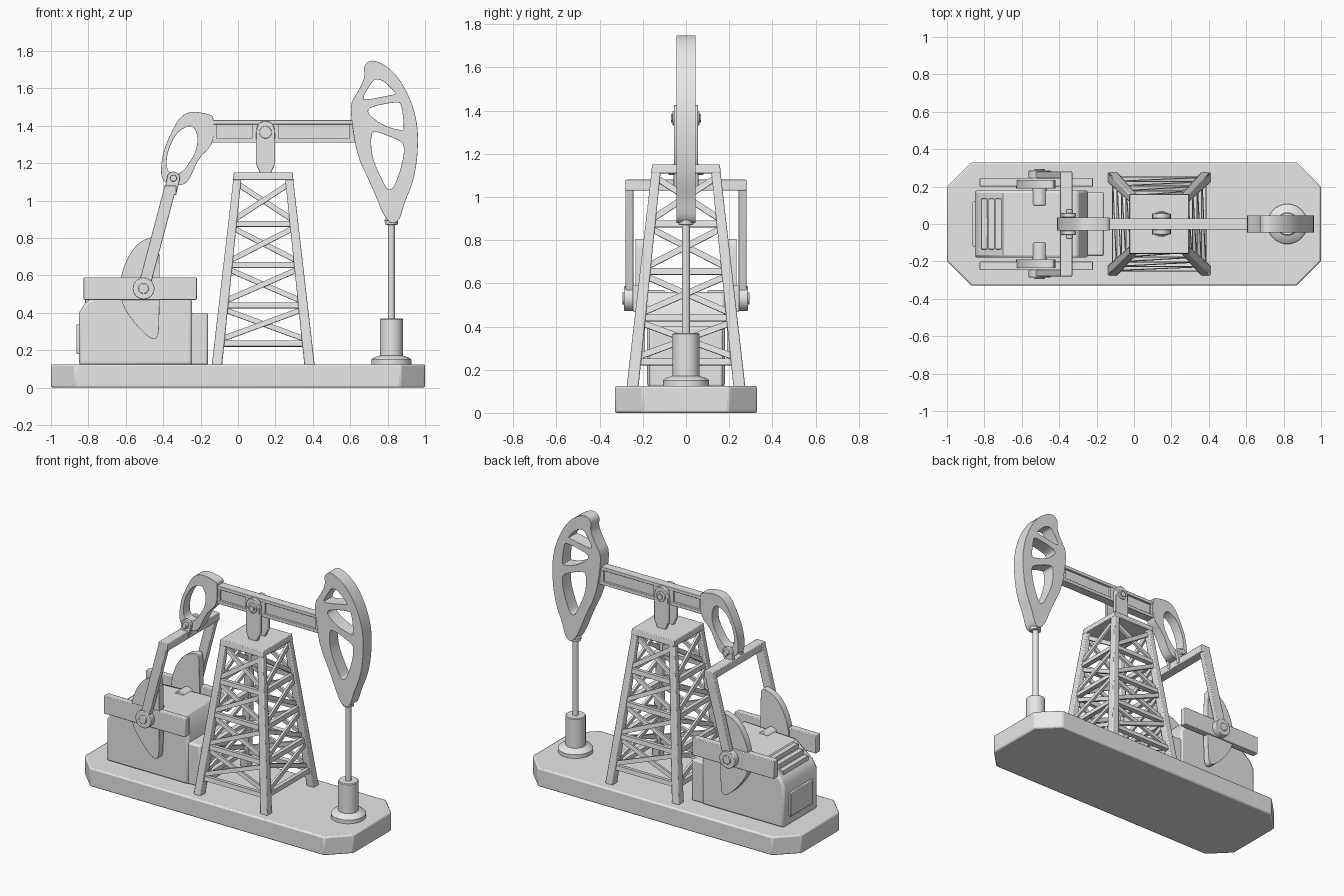
import bpy
import bmesh
from math import radians
from mathutils import Matrix, Vector

if "Cube" in bpy.data.objects:
    bpy.data.objects.remove(bpy.data.objects["Cube"])

grey = bpy.data.materials.new("light_grey")
grey.use_nodes = True
grey.diffuse_color = (0.8, 0.8, 0.8, 1)
grey.node_tree.nodes["Principled BSDF"].inputs["Base Color"].default_value = (0.8, 0.8, 0.8, 1)
parts = []


def finish(name, bm, bevel=0.0):
    """Turn a bmesh into a named grey object with an optional soft edge."""
    bmesh.ops.recalc_face_normals(bm, faces=bm.faces)
    mesh = bpy.data.meshes.new(name)
    bm.to_mesh(mesh)
    bm.free()
    mesh.materials.append(grey)
    ob = bpy.data.objects.new(name, mesh)
    bpy.context.collection.objects.link(ob)
    if bevel:
        mod = ob.modifiers.new("soft_edge", "BEVEL")
        mod.width, mod.segments = bevel, 2
        mod.limit_method, mod.angle_limit = "ANGLE", radians(40)
    parts.append(ob)
    return ob


def block(name, xs, ys, zs, bevel=0.0, top=None):
    """Box, or a tapered box when top gives other x and y ranges."""
    bm = bmesh.new()
    bmesh.ops.create_cube(bm, size=1)
    for v in bm.verts:
        tx, ty = top if top and v.co.z > 0 else (xs, ys)
        v.co = (tx[v.co.x > 0], ty[v.co.y > 0], zs[v.co.z > 0])
    return finish(name, bm, bevel)


def bar(name, a, b, width, depth, normal, bevel=0.0):
    """Rectangular bar from a to b, its depth along the normal."""
    a, b = Vector(a), Vector(b)
    along = (b - a).normalized()
    side = along.cross(normal).normalized()
    face = side.cross(along)
    bm = bmesh.new()
    bmesh.ops.create_cube(bm, size=1)
    for v in bm.verts:
        v.co = ((a + b) / 2 + along * v.co.x * (b - a).length
                + side * v.co.y * width + face * v.co.z * depth)
    return finish(name, bm, bevel)


def rod(name, x, z, radius, y0, y1, bevel=0.0, sides=32):
    """Cylinder along y."""
    bm = bmesh.new()
    place = Matrix.Translation((x, (y0 + y1) / 2, z)) @ Matrix.Rotation(radians(90), 4, "X")
    bmesh.ops.create_cone(bm, cap_ends=True, segments=sides, radius1=radius,
                          radius2=radius, depth=abs(y1 - y0), matrix=place)
    return finish(name, bm, bevel)


def lathe(name, x, profile, sides=40):
    """Solid turned about a vertical axis from (radius, z) pairs."""
    bm = bmesh.new()
    verts = [bm.verts.new((x + r, 0, z)) for r, z in profile]
    edges = [bm.edges.new(pair) for pair in zip(verts, verts[1:])]
    bmesh.ops.spin(bm, geom=verts + edges, cent=(x, 0, 0), axis=(0, 0, 1),
                   angle=radians(360), steps=sides)
    bmesh.ops.remove_doubles(bm, verts=bm.verts, dist=0.0001)
    return finish(name, bm)


def rounded(points, rounds, cut=0.25):
    """Round an outline by cutting its corners repeatedly."""
    pts = [Vector(p) for p in points]
    for _ in range(rounds):
        pts = [q for p, n in zip(pts, pts[1:] + pts[:1])
               for q in (p.lerp(n, cut), n.lerp(p, cut))]
    return pts


def plate(name, loops, y0, y1, rounds=2, bevel=0.0):
    """Extrude an x-z outline along y; further loops are holes."""
    curve = bpy.data.curves.new(name, "CURVE")
    curve.dimensions, curve.fill_mode = "2D", "BOTH"
    curve.extrude = (y1 - y0) / 2
    for loop in loops:
        pts = rounded(loop, rounds)
        spline = curve.splines.new("POLY")
        spline.points.add(len(pts) - 1)
        for sp, p in zip(spline.points, pts):
            sp.co = (p.x, p.y, 0, 1)
        spline.use_cyclic_u = True
    temp = bpy.data.objects.new(name + "_outline", curve)
    bpy.context.collection.objects.link(temp)
    graph = bpy.context.evaluated_depsgraph_get()
    mesh = bpy.data.meshes.new_from_object(temp.evaluated_get(graph))
    bpy.data.objects.remove(temp)
    bm = bmesh.new()
    bm.from_mesh(mesh)
    bpy.data.meshes.remove(mesh)
    bmesh.ops.remove_doubles(bm, verts=bm.verts, dist=0.0001)
    bm.transform(Matrix.Translation((0, (y0 + y1) / 2, 0)) @ Matrix.Rotation(radians(90), 4, "X"))
    return finish(name, bm, bevel)


# Base slab with clipped corners
bm = bmesh.new()
corners = [(1, -.2), (1, .2), (.87, .33), (-.87, .33), (-1, .2), (-1, -.2), (-.87, -.33), (.87, -.33)]
slab = bm.faces.new([bm.verts.new((x, y, 0)) for x, y in corners])
raised = bmesh.ops.extrude_face_region(bm, geom=[slab])["geom"]
bmesh.ops.translate(bm, verts=[v for v in raised if isinstance(v, bmesh.types.BMVert)], vec=(0, 0, .125))
finish("base", bm, .01)

# Lattice tower
TX, Z0, Z1 = .135, .12, 1.15


def half(z):
    return .275 + (.157 - .275) * (z - Z0) / (Z1 - Z0)


for sx in (-1, 1):
    for sy in (-1, 1):
        def span(c, s, h, w):
            return sorted((c + s * h, c + s * (h - w)))
        block("tower_leg", span(TX, sx, half(Z0), .055), span(0, sy, half(Z0), .055), (Z0, Z1 - .01), .006,
              (span(TX, sx, half(Z1), .042), span(0, sy, half(Z1), .042)))
h0, h1 = half(1.11), half(Z1)
block("tower_cap", (TX - h0, TX + h0), (-h0, h0), (1.11, Z1), .004, ((TX - h1, TX + h1), (-h1, h1)))

levels = [.235, .44, .655, .875, 1.11]
for quarter in range(4):
    turn = Matrix.Rotation(radians(90 * quarter), 3, "Z")
    normal = turn @ Vector((0, -1, .11))

    def on_face(s, z, inset=.025):
        return turn @ Vector((s * (half(z) - .025), inset - half(z), z)) + Vector((TX, 0, 0))
    for low, high in zip(levels, levels[1:]):
        bar("tower_crossbar", on_face(-1, low), on_face(1, low), .03, .03, normal)
        for s, inset in ((1, .018), (-1, .034)):
            bar("tower_brace", on_face(-s, low + .02, inset), on_face(s, high - .02, inset), .028, .016, normal)

# Walking beam: web, flanges and stiffeners
block("beam_web", (-.14, .63), (-.015, .015), (1.32, 1.42))
for z in (1.31, 1.407):
    block("beam_flange", (-.135, .63), (-.03, .03), (z, z + .023), .003)
for x0, x1 in ((-.135, -.115), (.075, .22), (.595, .63)):
    block("beam_stiffener", (x0, x1), (-.028, .028), (1.315, 1.425))

# Pivot brackets on the tower
PX, PZ = .147, 1.375
for s in (-1, 1):
    y0, y1 = sorted((s * .03, s * .055))
    arch = [(PX - .052, 1.14), (PX + .052, 1.14), (PX + .052, PZ)]
    arch += [(PX + .037, PZ + .039), (PX, PZ + .055), (PX - .037, PZ + .039), (PX - .052, PZ)]
    plate("pivot_bracket", [arch], y0, y1, 1, .003)
rod("pivot_pin", PX, 1.365, .033, -.062, .062, .003)
rod("pivot_bolt", PX, 1.365, .02, -.07, .07, 0, 6)

# Curved head with three openings
head = [(.67, 1.72), (.71, 1.755), (.78, 1.73), (.85, 1.67), (.91, 1.57), (.95, 1.46), (.965, 1.34),
        (.955, 1.19), (.93, 1.08), (.89, .99), (.86, .88), (.795, .88), (.71, 1.09), (.64, 1.23),
        (.61, 1.4), (.6, 1.52), (.64, 1.58), (.68, 1.66)]
opening_top = [(.74, 1.65), (.78, 1.64), (.85, 1.57), (.82, 1.565), (.67, 1.535), (.67, 1.56), (.72, 1.64)]
opening_mid = [(.69, 1.48), (.72, 1.505), (.86, 1.53), (.875, 1.51), (.89, 1.38), (.87, 1.375), (.78, 1.4), (.71, 1.45)]
opening_low = [(.71, 1.35), (.73, 1.375), (.87, 1.32), (.89, 1.29), (.88, 1.2), (.835, 1.07), (.805, 1.055), (.785, 1.08), (.715, 1.23)]
plate("head", [head, opening_top, opening_mid, opening_low], -.045, .045, 2, .004)

# Looped tail of the beam
tail = [(-.13, 1.44), (-.13, 1.3), (-.21, 1.23), (-.26, 1.11), (-.3, 1.08), (-.37, 1.085), (-.415, 1.12),
        (-.405, 1.25), (-.36, 1.36), (-.31, 1.45), (-.25, 1.48), (-.14, 1.46)]
tail_opening = [(-.24, 1.4), (-.215, 1.35), (-.22, 1.27), (-.28, 1.17), (-.32, 1.14), (-.36, 1.14),
                (-.385, 1.18), (-.375, 1.27), (-.33, 1.36), (-.28, 1.395)]
plate("tail_loop", [tail, tail_opening], -.035, .035, 2, .004)

# Hanging bracket, crossbar and crank arms
HX, HZ, CX, CZ = -.345, 1.12, -.505, .53
for s in (-1, 1):
    bar("hanger_plate", (HX - .016, s * .047, 1.05), (HX, s * .047, HZ), .068, .022, (0, 1, 0), .003)
    y0, y1 = sorted((s * .036, s * .058))
    rod("hanger_eye", HX, HZ, .035, y0, y1, .003)
rod("hanger_pin", HX, HZ, .018, -.08, .08, .003)
block("arm_crossbar", (-.395, -.33), (-.28, .28), (1.03, 1.08), .004)

# Paired cranks with weights and rails
weight = [(-.45, .81), (-.53, .78), (-.59, .7), (-.63, .59), (-.63, .46), (-.56, .35), (-.47, .26), (-.43, .26),
          (-.42, .34), (-.42, .72), (-.425, .8)]
for s in (-1, 1):
    bar("crank_arm", (-.362, s * .262, 1.07), (CX, s * .262, CZ), .063, .036, (0, 1, 0), .004)
    for part, radius, a, b in (("arm_eye", .058, .24, .287), ("arm_bolt", .028, .24, .295), ("crank_shaft", .04, .1, .2)):
        y0, y1 = sorted((s * a, s * b))
        rod(part, CX, CZ, radius, y0, y1, .004)
    y0, y1 = sorted((s * .19, s * .235))
    plate("crank_weight", [weight], y0, y1, 2, .006)
    y0, y1 = sorted((s * .2, s * .247))
    block("crank_rail", (-.825, -.22), (y0, y1), (.47, .59), .004)

# Motor housing with sloped roof, slats and rear door
housing = [(-.85, .12), (-.85, .4), (-.82, .45), (-.7, .545), (-.3, .56), (-.245, .46), (-.245, .12)]
plate("housing", [housing], -.18, .18, 0, .014)
block("housing_step", (-.4, -.16), (-.172, .172), (.12, .4), .012)
block("rear_door", (-.863, -.84), (-.12, .12), (.18, .34), .004)
for x, z in ((-.8, .475), (-.762, .505), (-.724, .535)):
    block("roof_slat", (x - .017, x + .017), (-.135, .135), (z - .04, z + .006), .003)

# Wellhead and polished rod
lathe("wellhead", .82, [(0, .12), (.107, .12), (.107, .15), (.1, .158), (.062, .172), (.062, .365), (.057, .37), (0, .37)])
lathe("pump_rod", .82, [(0, .36), (.019, .36), (.019, .87), (.034, .872), (.036, .895), (.03, .905), (0, .905)])

# Smooth shading with sharp edges kept
bpy.ops.object.select_all(action="DESELECT")
for ob in parts:
    ob.select_set(True)
bpy.context.view_layer.objects.active = parts[0]
bpy.ops.object.shade_smooth_by_angle(angle=radians(35))
